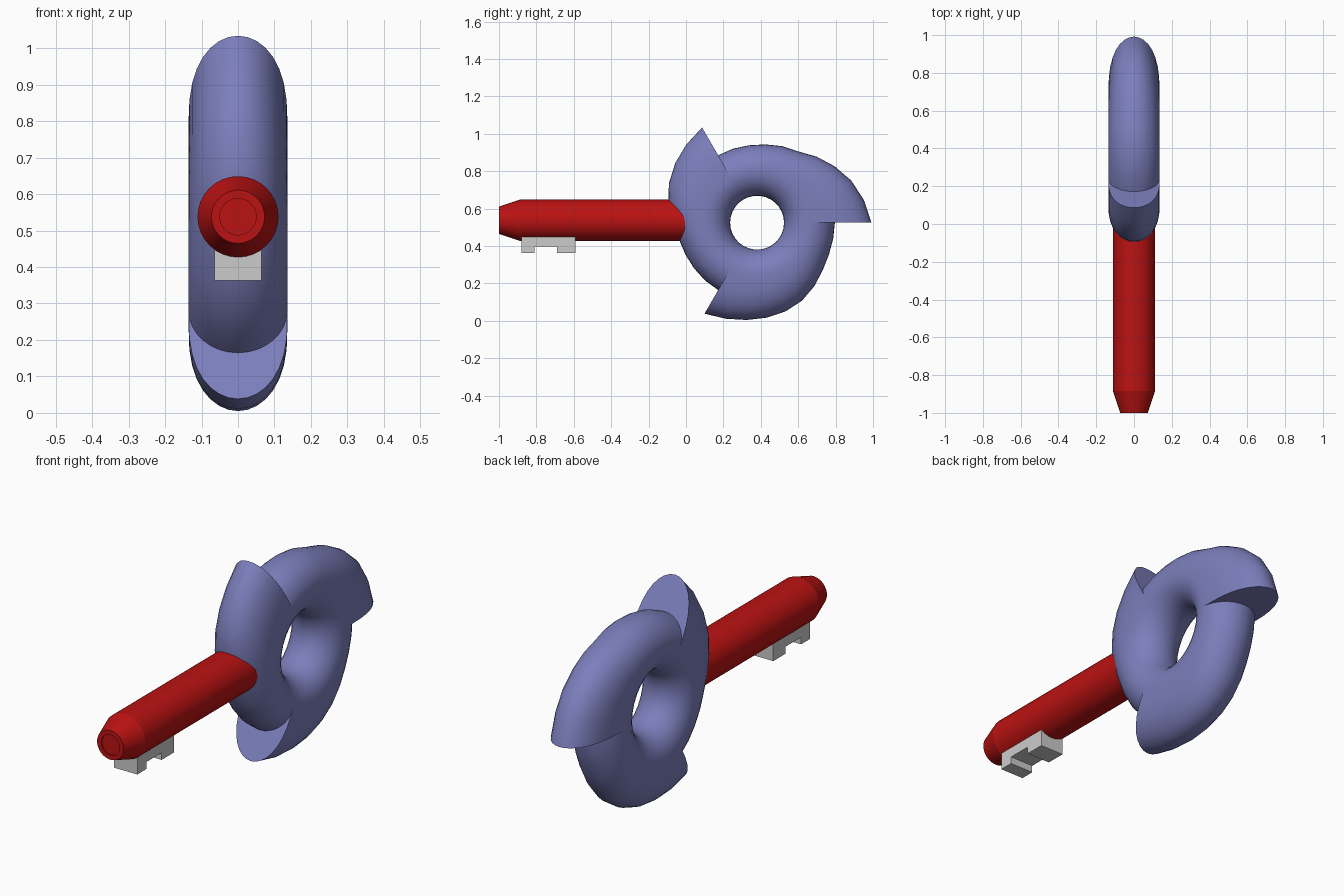
import bpy, bmesh
from math import sin, cos, radians, tau

if "Cube" in bpy.data.objects:
    bpy.data.objects.remove(bpy.data.objects["Cube"])

CY, CZ = 0.38, 0.525          # centre of the ring in the y-z plane
MAJOR, MINOR = 0.28, 0.136


def material(name, rgb):
    m = bpy.data.materials.new(name)
    m.diffuse_color = (*rgb, 1)
    m.use_nodes = True
    m.node_tree.nodes["Principled BSDF"].inputs["Base Color"].default_value = m.diffuse_color
    return m


def make(name, bm, mat=None, angle=None):
    bmesh.ops.recalc_face_normals(bm, faces=bm.faces)
    me = bpy.data.meshes.new(name)
    bm.to_mesh(me)
    bm.free()
    ob = bpy.data.objects.new(name, me)
    bpy.context.collection.objects.link(ob)
    if mat:
        me.materials.append(mat)
    if angle:
        bpy.ops.object.select_all(action='DESELECT')
        ob.select_set(True)
        bpy.context.view_layer.objects.active = ob
        bpy.ops.object.shade_smooth_by_angle(angle=radians(angle))
    return ob


def bridge(bm, rings, closed=False):
    n = len(rings[0])
    pairs = list(zip(rings, rings[1:]))
    if closed:
        pairs.append((rings[-1], rings[0]))
    for a, b in pairs:
        for i in range(n):
            j = (i + 1) % n
            bm.faces.new((a[i], a[j], b[j], b[i]))


def lookup(table, x):
    for (x0, r0), (x1, r1) in zip(table, table[1:]):
        if x <= x1:
            return r0 + (r1 - r0) * (x - x0) / (x1 - x0)
    return table[-1][1]


blue = material("bow_blue", (0.2, 0.21, 0.5))
red = material("shaft_red", (0.5, 0.006, 0.006))

# Bow: ring whose outer side flares into three swept blades (degrees from tip, outer radius)
BLADES = [
    [(0, .612), (20, .565), (43, .49), (60, .44), (90, .416), (120, .416)],
    [(0, .588), (15, .558), (30, .53), (43, .50), (67, .43), (90, .416), (120, .416)],
    [(0, .562), (12, .54), (22, .525), (46, .50), (57, .487), (67, .468),
     (81, .437), (100, .416), (120, .416)],
]
bm = bmesh.new()
rings = []
SIDES, STEPS = 32, 10
for b, table in enumerate(BLADES):
    for s in range(STEPS + 1):
        deg = 120 * s / STEPS
        ext = lookup(table, deg) - MAJOR - MINOR
        a = radians(120 * b + deg)
        ring = []
        for i in range(SIDES):
            p = tau * i / SIDES
            r = MAJOR + MINOR * cos(p) + ext * max(cos(p), 0) ** 0.5
            ring.append(bm.verts.new((MINOR * sin(p), CY + r * cos(a), CZ + r * sin(a))))
        rings.append(ring)
bridge(bm, rings, closed=True)
bmesh.ops.remove_doubles(bm, verts=bm.verts, dist=0.0008)
make("bladed_bow", bm, blue, 40)

# Shaft: round bar with tapered end and a shallow socket
bm = bmesh.new()
rings = []
for y, r in [(0.02, .111), (-.885, .111), (-1, .073), (-1, .05), (-.994, .05)]:
    rings.append([bm.verts.new((r * cos(tau * i / 32), y, .538 + r * sin(tau * i / 32)))
                  for i in range(32)])
bridge(bm, rings)
bm.faces.new(rings[0])
bm.faces.new(rings[-1])
make("shaft", bm, red, 15)

# Bit: notched block under the shaft
profile = [(-.88, .48), (-.88, .363), (-.81, .363), (-.81, .398), (-.69, .398),
           (-.69, .363), (-.592, .363), (-.592, .48)]
bm = bmesh.new()
face = bm.faces.new([bm.verts.new((-.064, y, z)) for y, z in profile])
ext = bmesh.ops.extrude_face_region(bm, geom=[face])
bmesh.ops.translate(bm, vec=(.128, 0, 0),
                    verts=[v for v in ext["geom"] if isinstance(v, bmesh.types.BMVert)])
make("notched_bit", bm)
